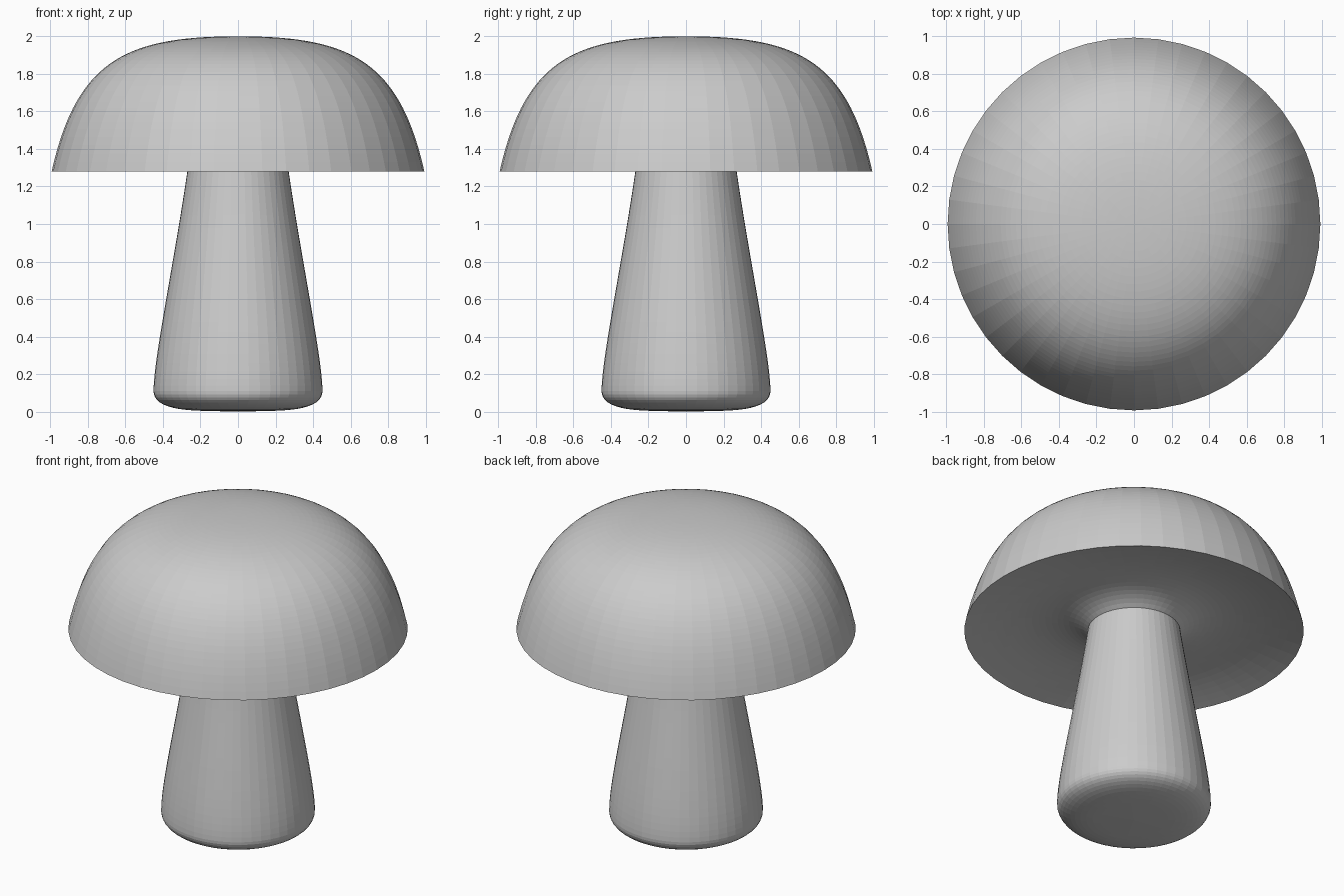
import bpy, bmesh
from math import pi
from mathutils import Vector
from mathutils.geometry import interpolate_bezier

if "Cube" in bpy.data.objects:
    bpy.data.objects.remove(bpy.data.objects["Cube"])

SIDES = 48


def bezier(pts, count):
    """Sample a cubic curve given as four (radius, height) points."""
    return [(p.x, p.z) for p in interpolate_bezier(*[Vector((r, 0, z)) for r, z in pts], count)]


def lathe(name, profile):
    """Spin a (radius, height) profile around the z axis."""
    bm = bmesh.new()
    verts = [bm.verts.new((r, 0, z)) for r, z in profile]
    edges = [bm.edges.new(pair) for pair in zip(verts, verts[1:])]
    bmesh.ops.spin(bm, geom=verts + edges, cent=(0, 0, 0), axis=(0, 0, 1),
                   angle=2 * pi, steps=SIDES, use_merge=True)
    bmesh.ops.remove_doubles(bm, verts=bm.verts, dist=1e-5)
    bmesh.ops.recalc_face_normals(bm, faces=bm.faces)
    mesh = bpy.data.meshes.new(name)
    bm.to_mesh(mesh)
    bm.free()
    obj = bpy.data.objects.new(name, mesh)
    bpy.context.collection.objects.link(obj)
    return obj


# Cap: domed top, sharp rim, shallow hollow underneath that dips to the stem
dome = bezier([(0, 2), (0.60, 2), (0.86, 1.87), (0.993, 1.28)], 36)
hollow = bezier([(0.993, 1.28), (0.70, 1.36), (0.42, 1.40), (0.27, 1.28)], 20)
lathe("cap", dome + hollow[1:])

# Stem: flat base, rounded foot, tapering sides
foot = bezier([(0.20, 0.005), (0.36, 0.01), (0.45, 0.04), (0.45, 0.11)], 12)
side = bezier([(0.45, 0.11), (0.45, 0.28), (0.34, 0.80), (0.27, 1.28)], 20)
lathe("stem", [(0, 0)] + foot + side[1:])
